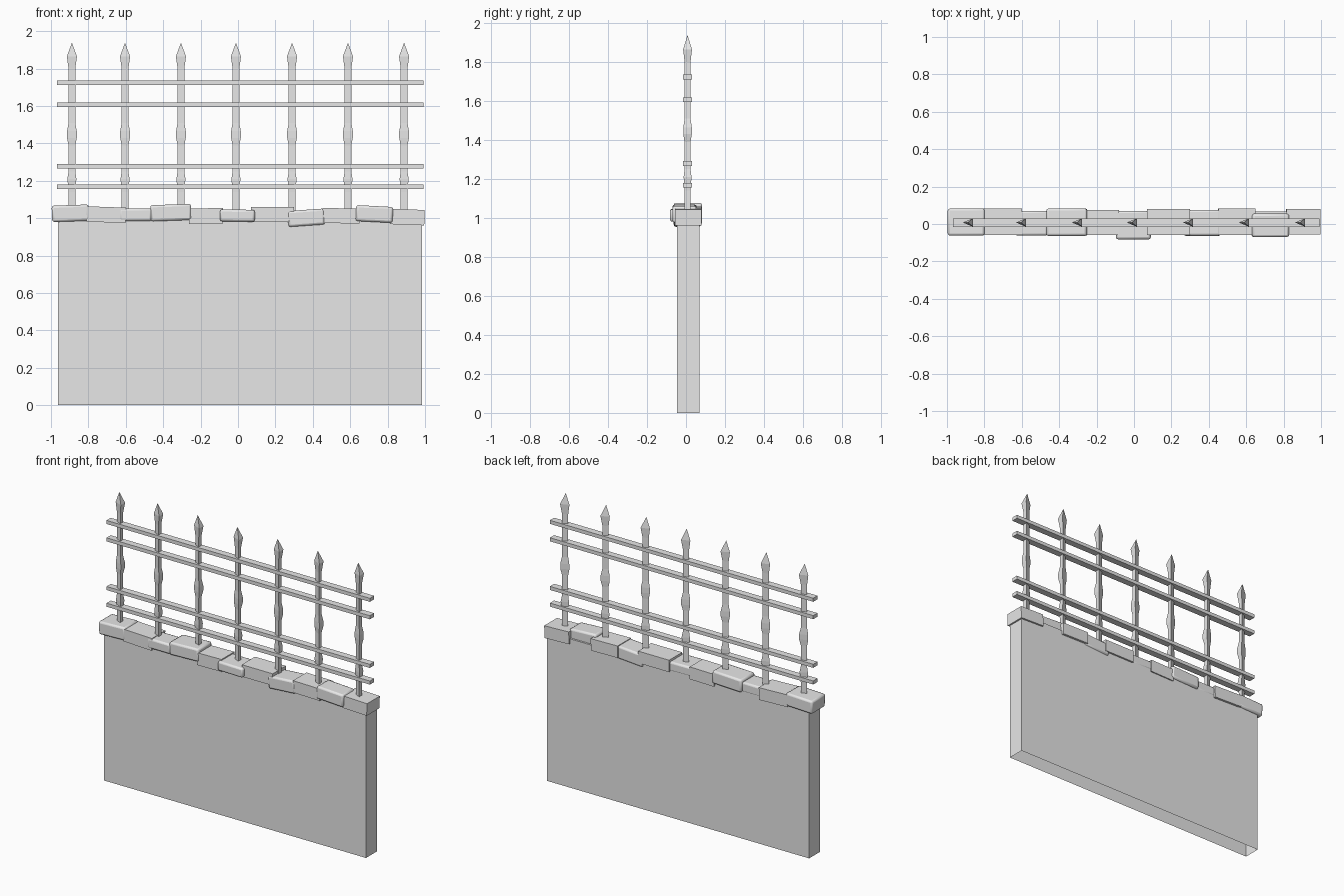
import bpy
import bmesh
from math import radians
from mathutils import Matrix, Vector

if "Cube" in bpy.data.objects:
    bpy.data.objects.remove(bpy.data.objects["Cube"])

# One light grey for everything
grey = bpy.data.materials.new("light_grey")
grey.use_nodes = True
colour = (0.8, 0.8, 0.8, 1)
grey.diffuse_color = colour
grey.node_tree.nodes["Principled BSDF"].inputs["Base Color"].default_value = colour


def finish(name, bm):
    bmesh.ops.recalc_face_normals(bm, faces=bm.faces)
    mesh = bpy.data.meshes.new(name)
    bm.to_mesh(mesh)
    bm.free()
    mesh.materials.append(grey)
    ob = bpy.data.objects.new(name, mesh)
    bpy.context.collection.objects.link(ob)
    return ob


def box(x, y, z, tilt=0):
    """Box mesh from (low, high) ranges, tilted in the wall plane."""
    bm = bmesh.new()
    bmesh.ops.create_cube(bm, size=1)
    size = Vector((x[1] - x[0], y[1] - y[0], z[1] - z[0]))
    centre = Vector((sum(x), sum(y), sum(z))) / 2
    bm.transform(Matrix.Translation(centre) @ Matrix.Rotation(radians(-tilt), 4, 'Y')
                 @ Matrix.Diagonal(size).to_4x4())
    return bm


# Wall slab, open underneath
wall = box((-0.963, 0.984), (-0.046, 0.068), (0, 1.0))
wall.faces.ensure_lookup_table()
low = min(wall.faces, key=lambda f: f.calc_center_median().z)
bmesh.ops.delete(wall, geom=[low], context='FACES_ONLY')
finish("wall", wall)

# Coping stones: left, right, front, back, bottom, top, tilt, rounded
stones = [
    (-0.995, -0.797, -0.062, 0.083, 0.983, 1.07, 2, True),
    (-0.81, -0.6, -0.06, 0.083, 0.978, 1.06, -2, False),
    (-0.635, -0.46, -0.062, 0.07, 0.985, 1.052, 0, True),
    (-0.468, -0.25, -0.064, 0.083, 0.987, 1.073, 2, True),
    (-0.262, -0.08, -0.06, 0.076, 0.97, 1.053, 1, False),
    (-0.097, 0.09, -0.082, 0.07, 0.982, 1.046, -1, True),
    (0.07, 0.3, -0.06, 0.08, 0.98, 1.06, 0, False),
    (0.267, 0.463, -0.063, 0.076, 0.96, 1.045, 4, True),
    (0.45, 0.65, -0.06, 0.083, 0.973, 1.053, -1, False),
    (0.63, 0.828, -0.07, 0.055, 0.98, 1.065, -3, True),
    (0.815, 0.997, -0.056, 0.08, 0.965, 1.047, -2, False),
]
for i, (x0, x1, y0, y1, z0, z1, tilt, rounded) in enumerate(stones, 1):
    ob = finish(f"coping_stone_{i}", box((x0, x1), (y0, y1), (z0, z1), tilt))
    if rounded:
        bevel = ob.modifiers.new("worn_edges", 'BEVEL')
        bevel.width = 0.012
        bevel.segments = 2
        bpy.context.view_layer.objects.active = ob
        ob.select_set(True)
        bpy.ops.object.shade_smooth_by_angle(angle=radians(40))
        ob.select_set(False)

# Four horizontal rails
for i, z in enumerate((1.167, 1.279, 1.606, 1.723), 1):
    finish(f"rail_{i}", box((-0.967, 0.991), (-0.015, 0.03), (z - 0.012, z + 0.012)))

# Three-sided pickets: (height, width) profile with a bulge and a spear head
profile = [(1.0, 0.036), (1.14, 0.036), (1.21, 0.048), (1.25, 0.036), (1.39, 0.036),
           (1.43, 0.052), (1.465, 0.052), (1.51, 0.036), (1.80, 0.036), (1.865, 0.054)]
for i, x in enumerate((-0.888, -0.604, -0.305, -0.011, 0.289, 0.588, 0.888), 1):
    bm = bmesh.new()
    rings = [[bm.verts.new((x + dx * w, 0.008 + dy * w, z))
              for dx, dy in ((-0.5, 0), (0.5, -0.42), (0.5, 0.42))]
             for z, w in profile]
    for a, b in zip(rings, rings[1:]):
        for k in range(3):
            n = (k + 1) % 3
            bm.faces.new((a[k], a[n], b[n], b[k]))
    tip = bm.verts.new((x, 0.008, 1.938))
    for k in range(3):
        bm.faces.new((rings[-1][k], rings[-1][(k + 1) % 3], tip))
    bm.faces.new(rings[0])
    finish(f"picket_{i}", bm)
